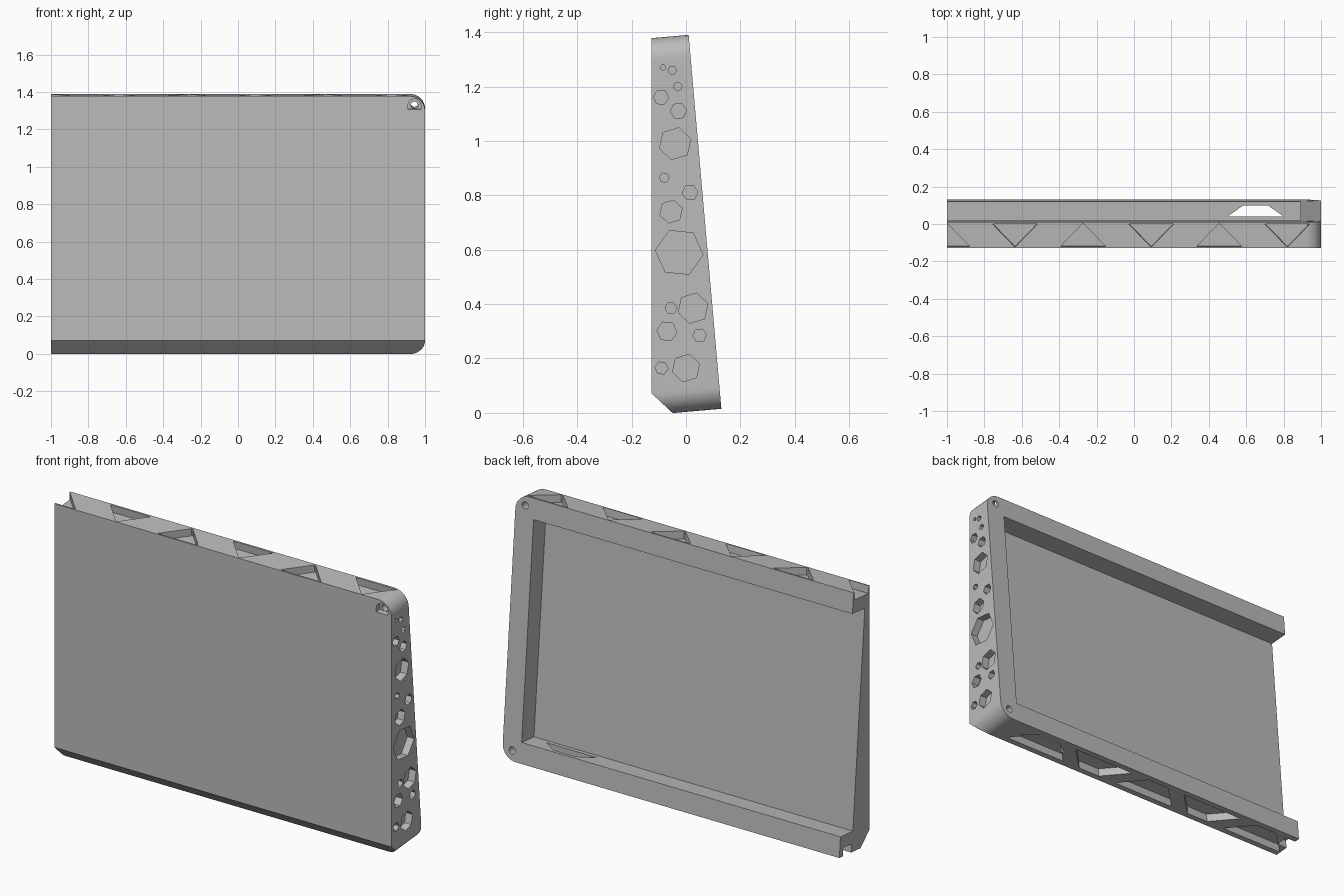
import bpy, bmesh
from math import sin, cos, pi, radians
from mathutils import Matrix

cube = bpy.data.objects.get("Cube")
if cube:
    bpy.data.objects.remove(cube, do_unlink=True)

# single plain material
grey = bpy.data.materials.new("mid_grey")
grey.use_nodes = True
colour = (0.5, 0.5, 0.5, 1)
grey.diffuse_color = colour
grey.node_tree.nodes["Principled BSDF"].inputs["Base Color"].default_value = colour

# the shell leans back; its own frame starts at the lower rear edge
LEAN = Matrix.Translation((0, 0.13, 0.015)) @ Matrix.Rotation(radians(5), 4, "X")
WORLD = Matrix.Identity(4)
HEIGHT = 1.38
WALL = 0.11
FRONT = -0.127


def prism(name, outline, axis, start, end, frame):
    """Extrude a 2D outline along an axis between two positions."""
    place = {"x": lambda u, v, w: (w, u, v),
             "y": lambda u, v, w: (u, w, v),
             "z": lambda u, v, w: (u, v, w)}[axis]
    bm = bmesh.new()
    low = [bm.verts.new(place(u, v, start)) for u, v in outline]
    high = [bm.verts.new(place(u, v, end)) for u, v in outline]
    bm.faces.new(low)
    bm.faces.new(high)
    count = len(outline)
    for i in range(count):
        j = (i + 1) % count
        bm.faces.new((low[i], low[j], high[j], high[i]))
    bmesh.ops.recalc_face_normals(bm, faces=bm.faces)
    bm.transform(frame)
    mesh = bpy.data.meshes.new(name)
    bm.to_mesh(mesh)
    bm.free()
    obj = bpy.data.objects.new(name, mesh)
    bpy.context.collection.objects.link(obj)
    return obj


def ring(u, v, radius, sides, turn=0.0):
    return [(u + radius * cos(turn + 2 * pi * i / sides),
             v + radius * sin(turn + 2 * pi * i / sides)) for i in range(sides)]


def rect(u1, v1, u2, v2):
    return [(u1, v1), (u2, v1), (u2, v2), (u1, v2)]


# outer shell, rounded at the closed end only
R = 0.08
STEPS = 10
outline = [(-1, 0)]
for corner_z, first in ((R, -pi / 2), (HEIGHT - R, 0)):
    for i in range(STEPS + 1):
        a = first + i * pi / 2 / STEPS
        outline.append((1 - R + R * cos(a), corner_z + R * sin(a)))
outline.append((-1, HEIGHT))
shell = prism("tray_shell", outline, "y", -0.4, 0, LEAN)
shell.data.materials.append(grey)


def cut(outline, axis, start, end, frame=LEAN):
    """Remove a prism from the shell."""
    cutter = prism("cutter", outline, axis, start, end, frame)
    cutter.hide_render = True
    mod = shell.modifiers.new("cut", "BOOLEAN")
    mod.operation = "DIFFERENCE"
    mod.solver = "EXACT"
    mod.object = cutter
    bpy.context.view_layer.objects.active = shell
    bpy.ops.object.modifier_apply(modifier=mod.name)
    bpy.data.objects.remove(cutter, do_unlink=True)


# upright front face and lower front chamfer
cut([(FRONT, -1), (FRONT, 2), (-1, 2), (-1, -1)], "x", -2, 2, WORLD)
cut([(-0.2, 0.14), (0.02, -0.065), (-0.2, -0.3)], "x", -2, 2, WORLD)

# recess in the back, open at one end
cut(rect(-1.2, WALL, 1 - WALL, HEIGHT - WALL), "y", -0.105, 0.2)


def wedge(centre, base_y, tip_y, base, tip):
    return [(centre - base, base_y), (centre + base, base_y),
            (centre + tip, tip_y), (centre - tip, tip_y)]


# zigzag pockets along the top edge
for i in range(6):
    x = -1 + i * 0.364
    near, far = (-0.01, -0.13) if i % 2 else (-0.13, -0.01)
    cut(wedge(x, near, far, 0.12, 0.004), "z", HEIGHT - 0.04, HEIGHT + 0.1)

# alternating pockets along the underside
for i in range(5):
    x = 0.65 - i * 0.364
    near, far = (-0.03, -0.15) if i % 2 else (-0.15, -0.03)
    cut(wedge(x, near, far, 0.19, 0.065), "z", -0.1, 0.045)

# opening through the lower wall
cut(wedge(0.65, 0.04, 0.1, 0.15, 0.065), "z", -0.1, 0.2, WORLD)
# notch at the open end of the lower wall
cut(rect(-1.1, -0.1, -0.94, -0.03), "z", -0.1, 0.045)

# hexagonal pockets on the closed end: y, z, radius
hexes = [(-.085, 1.27, .01), (-.05, 1.26, .016), (-.03, 1.2, .016),
         (-.092, 1.16, .028), (-.028, 1.11, .03), (-.04, .99, .06),
         (-.08, .865, .018), (.015, .81, .029), (-.055, .74, .043),
         (-.025, .59, .088), (-.055, .385, .022), (.026, .385, .057),
         (-.07, .3, .037), (.05, .285, .025), (0, .165, .052), (-.09, .165, .024)]
for i, (y, z, radius) in enumerate(hexes):
    cut(ring(y, z, radius, 6, 0.2 * (i % 3) - 0.1), "x", 0.96, 1.1, WORLD)

# screw holes in both corners of the closed end
cut(ring(0.943, 1.33, 0.019, 20), "y", -0.5, 0.1)
cut(ring(0.943, 0.055, 0.019, 20), "y", -0.12, 0.1)
# flat-bottomed seat for the upper screw, on the front
seat = [(u, max(v, 1.31)) for u, v in ring(0.943, 1.33, 0.035, 24, pi / 24)]
flat = [p for p in seat if p[1] > 1.31]
left, right = min(u for u, v in flat), max(u for u, v in flat)
flat.sort(key=lambda p: p[0])
cut([(left, 1.31)] + [p for p in flat if p[1] > 1.33] + [(right, 1.31)],
    "y", -0.5, -0.115)

# smooth rounded corners, crisp edges
bpy.ops.object.select_all(action="DESELECT")
shell.select_set(True)
bpy.context.view_layer.objects.active = shell
bpy.ops.object.shade_smooth_by_angle(angle=radians(25))
